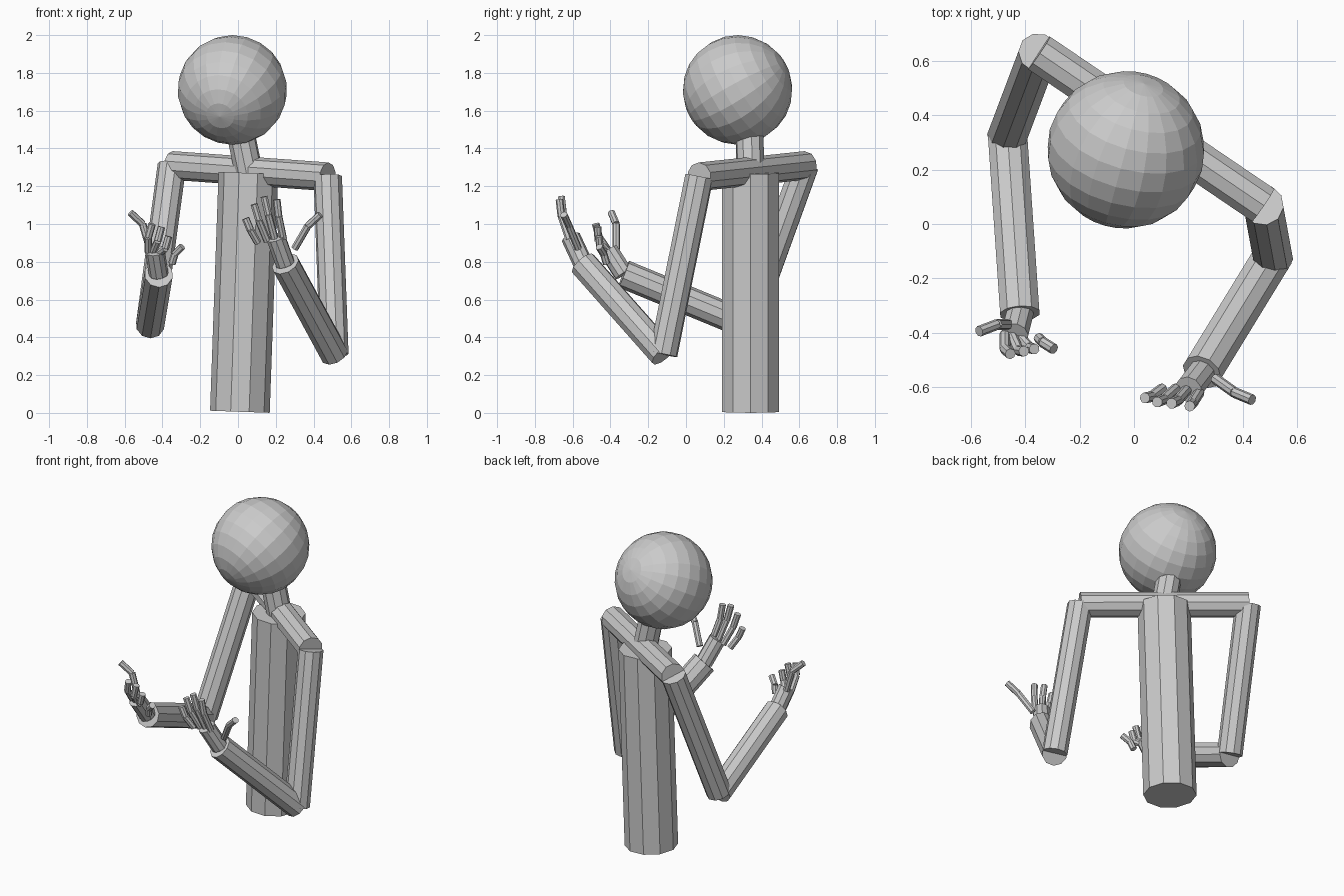
import bpy, bmesh
from mathutils import Vector, Matrix

if "Cube" in bpy.data.objects:
    bpy.data.objects.remove(bpy.data.objects["Cube"])

grey = bpy.data.materials.new("plain_grey")
grey.diffuse_color = (0.6, 0.6, 0.6, 1)
grey.use_nodes = True
grey.node_tree.nodes["Principled BSDF"].inputs["Base Color"].default_value = grey.diffuse_color


def finish(name, bm):
    mesh = bpy.data.meshes.new(name)
    bm.to_mesh(mesh)
    bm.free()
    mesh.materials.append(grey)
    obj = bpy.data.objects.new(name, mesh)
    bpy.context.collection.objects.link(obj)
    return obj


def rods(name, points, radius, sides=10):
    """One capped cylinder between each pair of neighbouring points."""
    bm = bmesh.new()
    for a, b in zip(points, points[1:]):
        a, b = Vector(a), Vector(b)
        turn = (b - a).to_track_quat('Z', 'Y').to_matrix().to_4x4()
        bmesh.ops.create_cone(bm, cap_ends=True, segments=sides,
                              radius1=radius, radius2=radius,
                              depth=(b - a).length,
                              matrix=Matrix.Translation((a + b) / 2) @ turn)
    return finish(name, bm)


# Head: faceted ball with its poles tipped forward and down
bm = bmesh.new()
tilt = Vector((0.23, 0.84, 0.49)).to_track_quat('Z', 'Y').to_matrix().to_4x4()
bmesh.ops.create_uvsphere(bm, u_segments=20, v_segments=12, radius=0.29,
                          matrix=Matrix.Translation((-0.03, 0.273, 1.71)) @ tilt)
finish("head", bm)

# Trunk
rods("torso", [(0.01, 0.342, 0.006), (0.055, 0.342, 1.27)], 0.158)
rods("neck", [(0.06, 0.342, 1.26), (0.01, 0.335, 1.50)], 0.075)

# Arms: shoulder, elbow, wrist, palm end
LIMB = 0.076
arms = {
    "right": [(-0.35, 0.63, 1.31), (-0.465, 0.325, 0.465),
              (-0.42, -0.33, 0.735), (-0.44, -0.41, 0.86)],
    "left": [(0.475, 0.07, 1.25), (0.51, -0.12, 0.31),
             (0.25, -0.545, 0.79), (0.20, -0.61, 0.93)],
}
rods("shoulders", [arms["right"][0], arms["left"][0]], LIMB)
for side, (shoulder, elbow, wrist, palm) in arms.items():
    rods(side + "_upper_arm", [shoulder, elbow], LIMB)
    rods(side + "_forearm", [elbow, wrist], LIMB)
    rods(side + "_palm", [wrist, palm], 0.052)

# Fingers: base, knuckle, tip
fingers = {
    "right_thumb": [(-0.465, -0.37, 0.865), (-0.505, -0.37, 1.0), (-0.57, -0.395, 1.06)],
    "right_index": [(-0.475, -0.405, 0.85), (-0.475, -0.46, 0.93), (-0.455, -0.478, 1.0)],
    "right_middle": [(-0.45, -0.41, 0.85), (-0.425, -0.465, 0.91), (-0.405, -0.468, 0.985)],
    "right_ring": [(-0.425, -0.41, 0.84), (-0.385, -0.455, 0.87), (-0.367, -0.46, 0.935)],
    "right_little": [(-0.35, -0.42, 0.79), (-0.335, -0.435, 0.84), (-0.295, -0.46, 0.88)],
    "left_thumb": [(0.30, -0.57, 0.87), (0.37, -0.62, 0.99), (0.435, -0.647, 1.05)],
    "left_index": [(0.24, -0.62, 0.92), (0.215, -0.66, 1.04), (0.205, -0.67, 1.13)],
    "left_middle": [(0.195, -0.61, 0.92), (0.16, -0.65, 1.05), (0.138, -0.66, 1.145)],
    "left_ring": [(0.155, -0.605, 0.91), (0.11, -0.645, 1.02), (0.085, -0.655, 1.105)],
    "left_little": [(0.105, -0.605, 0.90), (0.065, -0.635, 0.97), (0.04, -0.64, 1.03)],
}
for name, path in fingers.items():
    rods(name, path, 0.02, 8)
